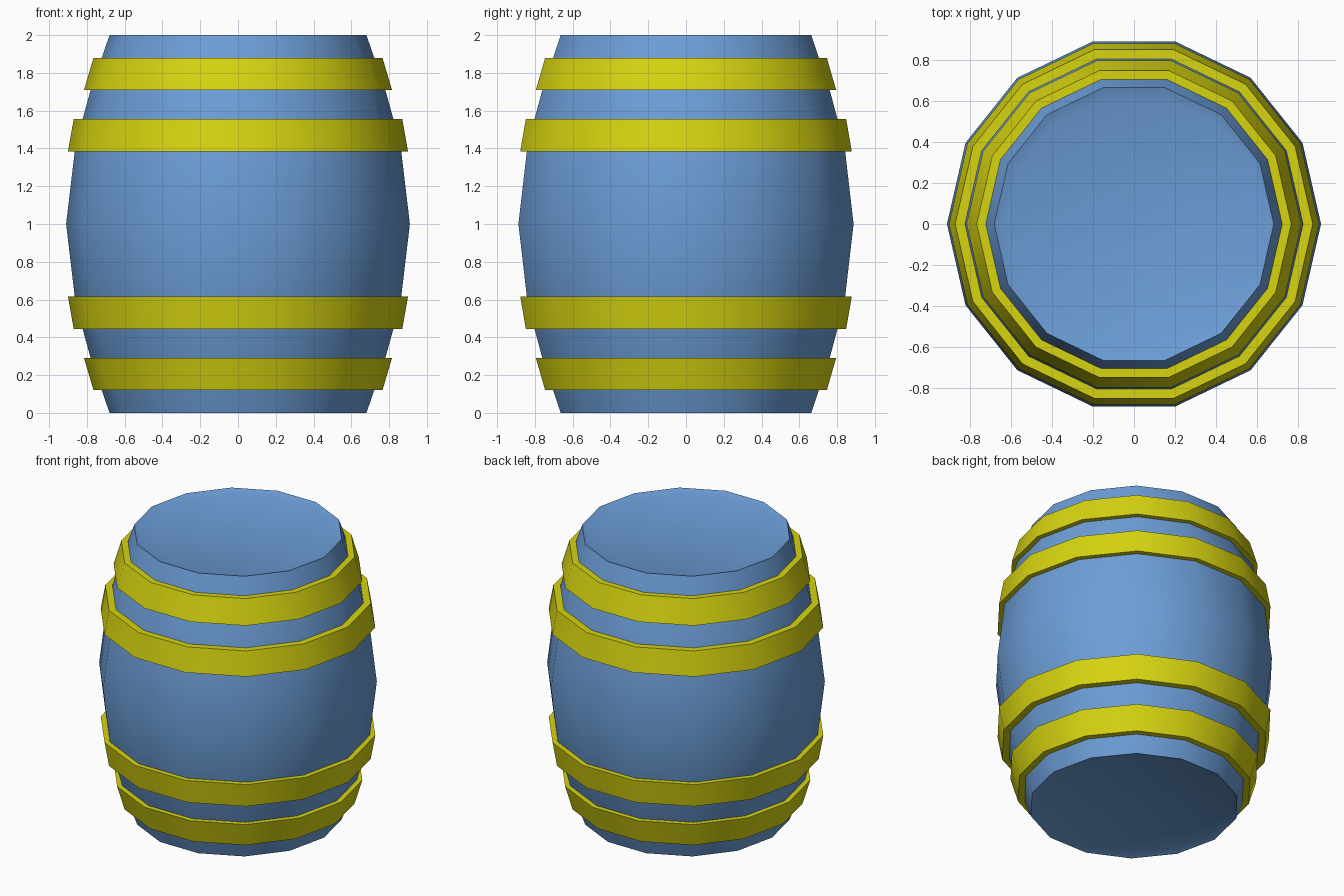
import bpy, bmesh
from math import cos, sin, tau, radians

cube = bpy.data.objects.get("Cube")
if cube:
    bpy.data.objects.remove(cube)

SIDES = 14


def material(name, colour):
    m = bpy.data.materials.new(name)
    m.use_nodes = True
    m.diffuse_color = colour
    m.node_tree.nodes["Principled BSDF"].inputs["Base Color"].default_value = colour
    return m


def lathe(name, profile, mat, closed=False):
    """Turn a (radius, height) profile about z; open profiles get end caps."""
    bm = bmesh.new()
    rings = [[bm.verts.new((r * cos(tau * i / SIDES), r * sin(tau * i / SIDES), z))
              for i in range(SIDES)] for r, z in profile]
    pairs = list(zip(rings, rings[1:]))
    if closed:
        pairs.append((rings[-1], rings[0]))
    else:
        bm.faces.new(rings[0])
        bm.faces.new(rings[-1])
    for a, b in pairs:
        for i in range(SIDES):
            j = (i + 1) % SIDES
            bm.faces.new((a[i], a[j], b[j], b[i]))
    bmesh.ops.recalc_face_normals(bm, faces=bm.faces)
    mesh = bpy.data.meshes.new(name)
    bm.to_mesh(mesh)
    bm.free()
    mesh.materials.append(mat)
    obj = bpy.data.objects.new(name, mesh)
    bpy.context.collection.objects.link(obj)
    bpy.ops.object.select_all(action="DESELECT")
    obj.select_set(True)
    bpy.context.view_layer.objects.active = obj
    bpy.ops.object.shade_smooth_by_angle(angle=radians(30))
    return obj


blue = material("barrel blue", (0.15, 0.34, 0.68, 1))
yellow = material("hoop yellow", (0.68, 0.66, 0.005, 1))

# Barrel body: bulging staves with a shallow recessed lid at both ends
upper = [(0.91, 1), (0.86, 1.42), (0.78, 1.71), (0.68, 2), (0.625, 1.98)]
lower = [(r, 2 - z) for r, z in reversed(upper[1:])]
lathe("barrel_body", lower + upper, blue)

# Hoops: tapered bands, mirrored top to bottom
hoops = {"end": [(0.70, 1.71), (0.815, 1.71), (0.765, 1.88), (0.68, 1.88)],
         "middle": [(0.80, 1.385), (0.90, 1.385), (0.87, 1.555), (0.78, 1.555)]}
for label, band in hoops.items():
    lathe("upper_" + label + "_hoop", band, yellow, closed=True)
    lathe("lower_" + label + "_hoop", [(r, 2 - z) for r, z in band], yellow, closed=True)
